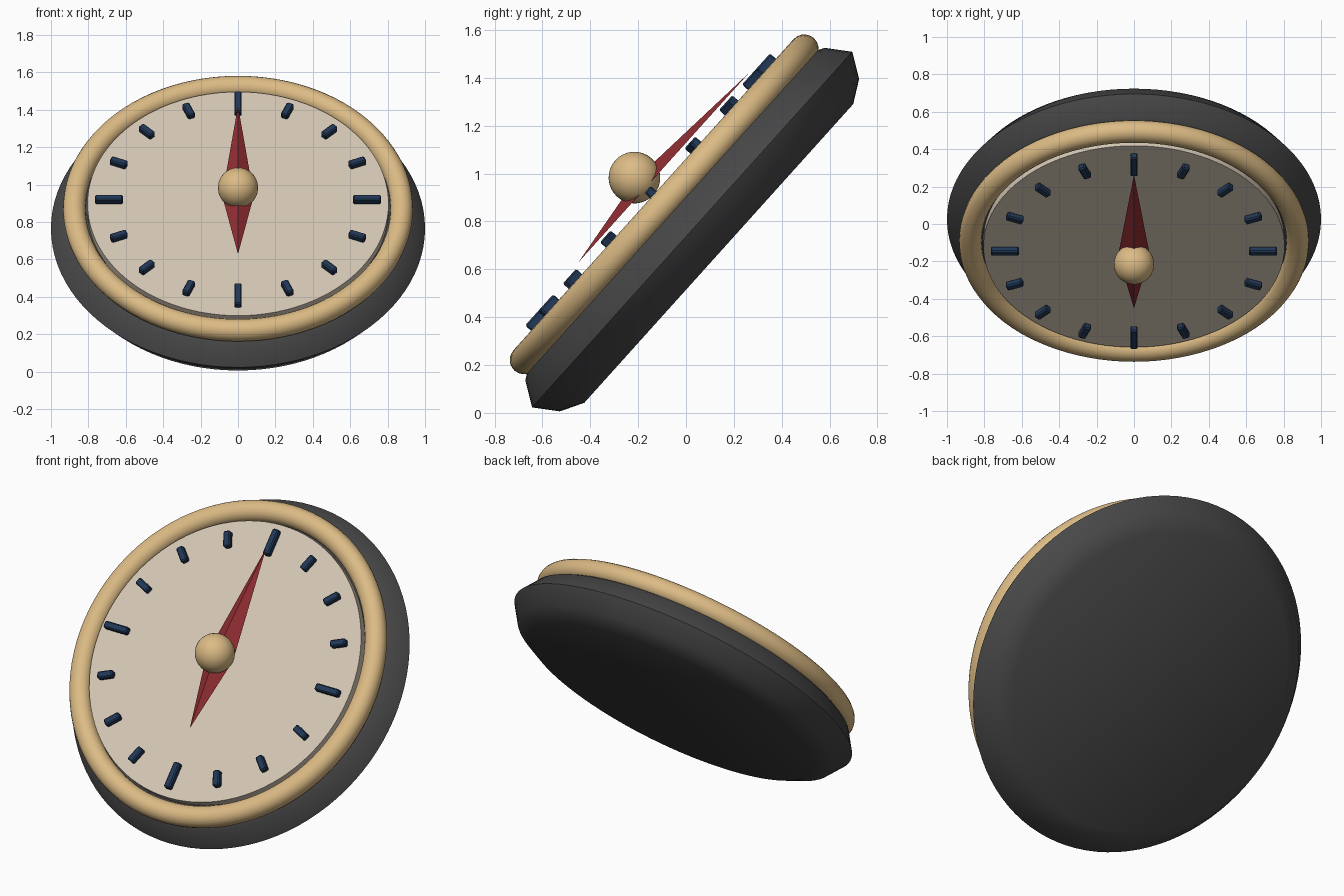
import bpy, bmesh, math
from mathutils import Matrix, Vector

if "Cube" in bpy.data.objects:
    bpy.data.objects.remove(bpy.data.objects["Cube"])

# Dial frame: local z is the dial normal, local y points to the top mark
DIAL = Matrix.Translation((0, 0.026, 0.766)) @ Matrix.Rotation(math.radians(48), 4, 'X')


def material(name, color):
    m = bpy.data.materials.new(name)
    m.diffuse_color = (*color, 1)
    m.use_nodes = True
    m.node_tree.nodes["Principled BSDF"].inputs["Base Color"].default_value = m.diffuse_color
    return m


CHARCOAL = material("charcoal", (0.065, 0.065, 0.065))
GOLD = material("brass", (0.72, 0.50, 0.235))
CREAM = material("cream", (0.66, 0.57, 0.46))
NAVY = material("navy", (0.016, 0.04, 0.095))
RED = material("red", (0.27, 0.025, 0.03))


def finish(obj, name, mat, smooth=True):
    obj.name = name
    obj.data.materials.append(mat)
    if smooth:
        bpy.ops.object.select_all(action='DESELECT')
        obj.select_set(True)
        bpy.context.view_layer.objects.active = obj
        bpy.ops.object.shade_smooth_by_angle(angle=math.radians(32))
    return obj


def from_bmesh(bm, name, mat, smooth=True):
    bmesh.ops.recalc_face_normals(bm, faces=bm.faces)
    bm.transform(DIAL)
    me = bpy.data.meshes.new(name)
    bm.to_mesh(me)
    bm.free()
    obj = bpy.data.objects.new(name, me)
    bpy.context.collection.objects.link(obj)
    return finish(obj, name, mat, smooth)


def lathe(name, profile, mat, steps=96):
    """Stack of rings (radius, height) closed with flat caps."""
    bm = bmesh.new()
    rings = [[bm.verts.new((r * math.cos(2 * math.pi * i / steps),
                            r * math.sin(2 * math.pi * i / steps), z))
              for i in range(steps)] for r, z in profile]
    for a, b in zip(rings, rings[1:]):
        for i in range(steps):
            j = (i + 1) % steps
            bm.faces.new((a[i], a[j], b[j], b[i]))
    bm.faces.new(rings[0])
    bm.faces.new(rings[-1])
    return from_bmesh(bm, name, mat)


# Chamfered case and raised dial plate
lathe("case", [(0.84, -0.149), (0.935, -0.097), (1.0, 0), (0.935, 0.097), (0.84, 0.149)], CHARCOAL)
lathe("dial_plate", [(0.805, 0.12), (0.805, 0.197)], CREAM)

# Round bezel
bpy.ops.mesh.primitive_torus_add(major_radius=0.875, minor_radius=0.06,
                                 major_segments=96, minor_segments=20)
bezel = bpy.context.object
bezel.data.transform(DIAL @ Matrix.Translation((0, 0, 0.158)))
finish(bezel, "bezel", GOLD)

# Sixteen hour marks, longer at the quarters
for k in range(16):
    length = 0.15 if k % 4 == 0 else 0.092
    place = (Matrix.Rotation(k * math.pi / 8, 4, 'Z')
             @ Matrix.Translation((0.69, 0, 0.231))
             @ Matrix.Diagonal((length, 0.04, 0.04, 1)))
    bm = bmesh.new()
    bmesh.ops.create_cube(bm, size=1, matrix=place)
    bmesh.ops.bevel(bm, geom=bm.edges[:], offset=0.007, segments=1, affect='EDGES')
    from_bmesh(bm, "hour_mark", NAVY, False)

# Ridged needle: flat diamond underside rising to a central peak
bm = bmesh.new()
rim = [bm.verts.new(p) for p in ((0, 0.645, 0.262), (-0.085, 0, 0.262),
                                 (0, -0.421, 0.262), (0.085, 0, 0.262))]
peak = bm.verts.new((0, 0, 0.316))
bm.faces.new(rim)
for i in range(4):
    bm.faces.new((rim[i], rim[(i + 1) % 4], peak))
from_bmesh(bm, "needle", RED, False)

# Hub ball
bpy.ops.mesh.primitive_uv_sphere_add(segments=32, ring_count=16, radius=0.108)
hub = bpy.context.object
hub.data.transform(DIAL @ Matrix.Translation((0, 0, 0.325)))
finish(hub, "hub", GOLD)
